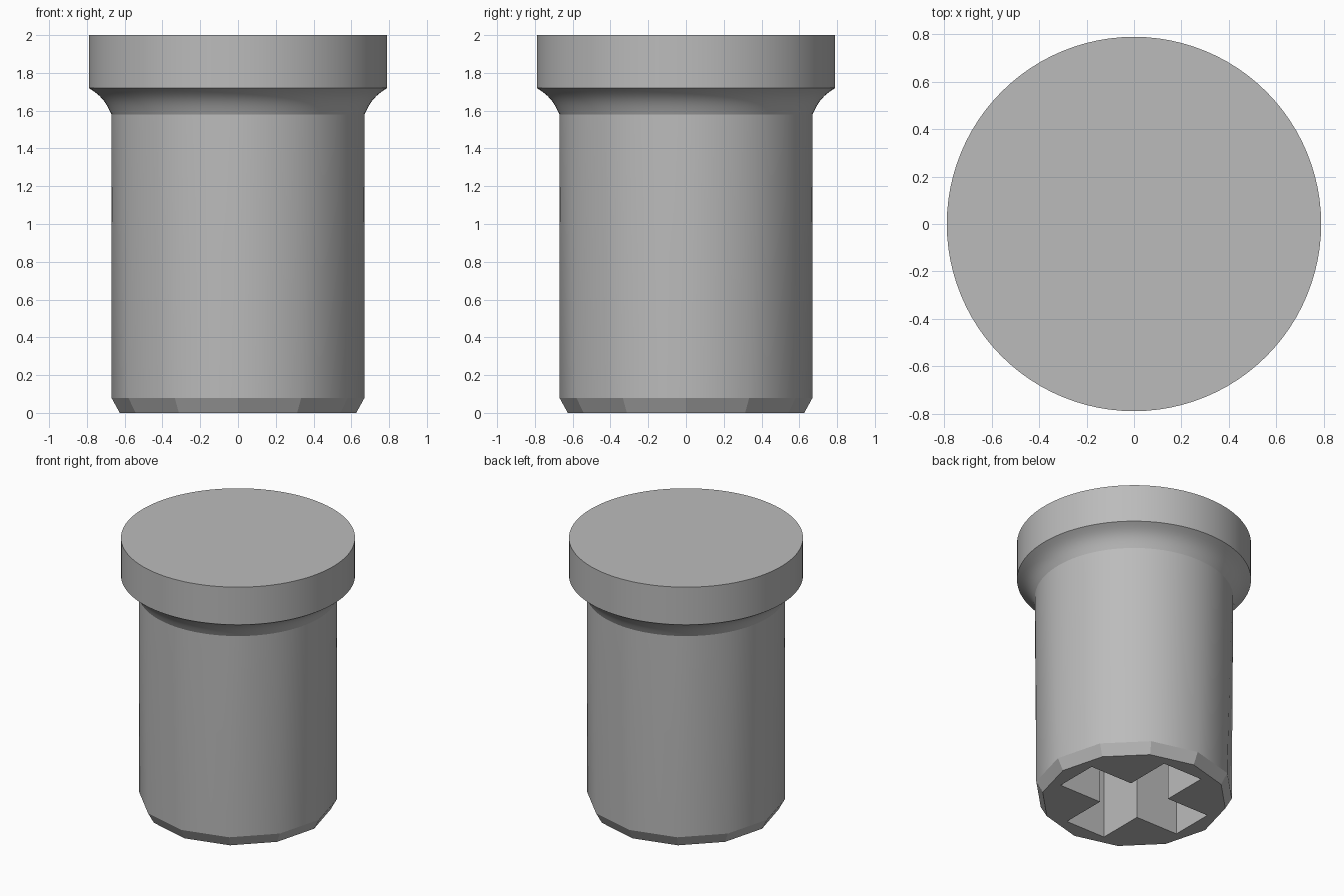
import bpy
import bmesh
from math import cos, sin, pi, radians

SIDES = 96
SHAFT_R, HEAD_R = 0.67, 0.79
NECK_Z, RIM_Z, TOP_Z = 1.58, 1.72, 2.0

default = bpy.data.objects.get("Cube")
if default:
    bpy.data.objects.remove(default, do_unlink=True)

grey = bpy.data.materials.new("light grey")
grey.use_nodes = True
colour = (0.5, 0.5, 0.5, 1)
grey.diffuse_color = colour
grey.node_tree.nodes["Principled BSDF"].inputs["Base Color"].default_value = colour


def ring(bm, radius, z, count):
    return [bm.verts.new((radius * cos(2 * pi * i / count),
                          radius * sin(2 * pi * i / count), z)) for i in range(count)]


def finish(bm, name):
    bmesh.ops.recalc_face_normals(bm, faces=bm.faces[:])
    mesh = bpy.data.meshes.new(name)
    bm.to_mesh(mesh)
    bm.free()
    mesh.materials.append(grey)
    obj = bpy.data.objects.new(name, mesh)
    bpy.context.collection.objects.link(obj)
    return obj


def smooth(obj, angle):
    bpy.ops.object.select_all(action="DESELECT")
    obj.select_set(True)
    bpy.context.view_layer.objects.active = obj
    bpy.ops.object.shade_smooth_by_angle(angle=radians(angle))


# Shaft: twelve-sided chamfered foot blending into a round neck
bm = bmesh.new()
ring(bm, 0.626, 0, 12)
ring(bm, SHAFT_R, 0.08, 12)
ring(bm, SHAFT_R, NECK_Z, SIDES)
bmesh.ops.convex_hull(bm, input=bm.verts[:])
bmesh.ops.dissolve_limit(bm, angle_limit=radians(0.5),
                         verts=bm.verts[:], edges=bm.edges[:])
shaft = finish(bm, "shaft")

# Cross-shaped socket cut up into the foot
half_width, reach, depth = 0.163, 0.51, 1.2
bm = bmesh.new()
outline = []
for k in range(4):
    c, s = round(cos(k * pi / 2)), round(sin(k * pi / 2))
    for x, y in ((reach, -half_width), (reach, half_width), (half_width, half_width)):
        outline.append(bm.verts.new((x * c - y * s, x * s + y * c, -0.1)))
base = bm.faces.new(outline)
top = bmesh.ops.extrude_face_region(bm, geom=[base])["geom"]
bmesh.ops.translate(bm, vec=(0, 0, depth + 0.1),
                    verts=[v for v in top if isinstance(v, bmesh.types.BMVert)])
cutter = finish(bm, "socket_cutter")
cutter.hide_render = True
cut = shaft.modifiers.new("socket", "BOOLEAN")
cut.operation = "DIFFERENCE"
cut.solver = "EXACT"
cut.object = cutter
smooth(shaft, 20)
bpy.ops.object.modifier_apply(modifier=cut.name)
bpy.data.objects.remove(cutter, do_unlink=True)

# Head: concave flare under a flat round disc
profile = []
for i in range(9):
    t = i / 8
    bulge = 0.012 * sin(pi * t)
    profile.append((SHAFT_R + (HEAD_R - SHAFT_R) * t - bulge,
                    NECK_Z + (RIM_Z - NECK_Z) * t + bulge))
profile.append((HEAD_R, TOP_Z))
bm = bmesh.new()
rings = [ring(bm, r, z, SIDES) for r, z in profile]
for low, high in zip(rings, rings[1:]):
    for i in range(SIDES):
        j = (i + 1) % SIDES
        bm.faces.new((low[i], low[j], high[j], high[i]))
bm.faces.new(rings[-1])
head = finish(bm, "head")
smooth(head, 30)
